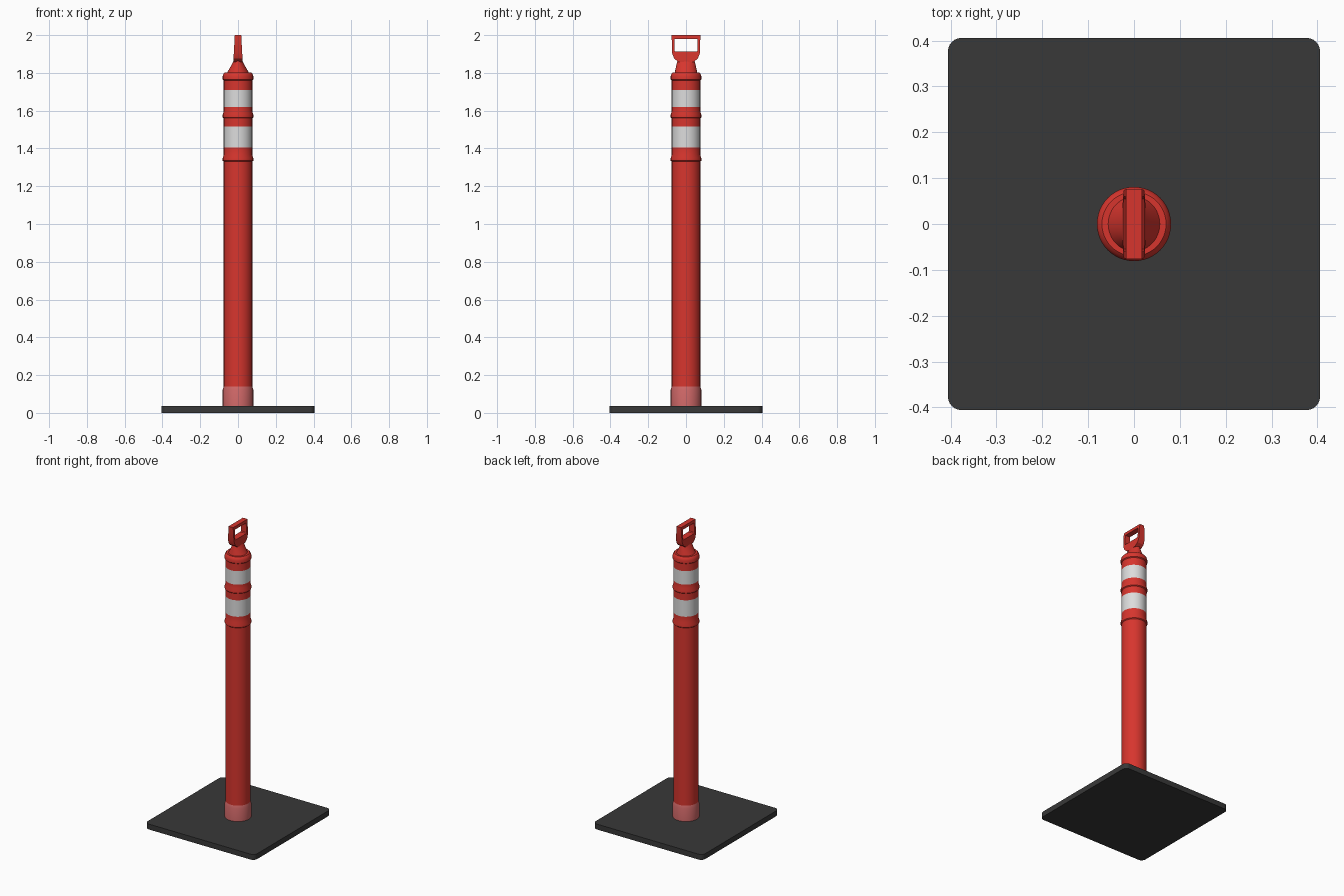
import bpy, bmesh
from math import sin, cos, pi, radians

cube = bpy.data.objects.get("Cube")
if cube:
    bpy.data.objects.remove(cube, do_unlink=True)


def material(name, color):
    m = bpy.data.materials.new(name)
    m.use_nodes = True
    m.diffuse_color = (*color, 1)
    m.node_tree.nodes["Principled BSDF"].inputs["Base Color"].default_value = (*color, 1)
    return m


RED = material("safety red", (0.68, 0.036, 0.027))
WHITE = material("reflective white", (0.72, 0.72, 0.72))
PINK = material("faded red", (0.64, 0.14, 0.14))
BLACK = material("rubber black", (0.04, 0.04, 0.04))


def finish(name, bm, mats, angle=35):
    bmesh.ops.recalc_face_normals(bm, faces=bm.faces)
    mesh = bpy.data.meshes.new(name)
    bm.to_mesh(mesh)
    bm.free()
    for m in mats:
        mesh.materials.append(m)
    mesh.shade_smooth()
    mesh.set_sharp_from_angle(angle=radians(angle))
    ob = bpy.data.objects.new(name, mesh)
    bpy.context.collection.objects.link(ob)
    return ob


def loft(name, rings, mats, rule=None, sides=48):
    """Capped stack of elliptical rings given as (x radius, y radius, z)."""
    bm = bmesh.new()
    loops = [[bm.verts.new((rx * cos(2 * pi * i / sides), ry * sin(2 * pi * i / sides), z))
              for i in range(sides)] for rx, ry, z in rings]
    for a, b in zip(loops, loops[1:]):
        for i in range(sides):
            j = (i + 1) % sides
            f = bm.faces.new((a[i], a[j], b[j], b[i]))
            if rule:
                f.material_index = rule(f.calc_center_median().z)
    bm.faces.new(loops[0][::-1])
    bm.faces.new(loops[-1])
    return finish(name, bm, mats)


def lathe(name, profile, mats, rule=None):
    return loft(name, [(r, r, z) for r, z in profile], mats, rule)


# Square rubber base with rounded corners
bm = bmesh.new()
bmesh.ops.create_cube(bm, size=1)
for v in bm.verts:
    v.co = (v.co.x * 0.812, v.co.y * 0.812, (v.co.z + 0.5) * 0.036)
upright = [e for e in bm.edges if abs(e.verts[0].co.z - e.verts[1].co.z) > 0.01]
bmesh.ops.bevel(bm, geom=upright, offset=0.03, segments=6, profile=0.5, affect='EDGES')
finish("base_plate", bm, [BLACK])

# Collar where the post meets the base
lathe("base_collar", [(0.081, 0.03), (0.081, 0.122), (0.076, 0.14)], [PINK])

# Post with raised ribs and two reflective bands
R = 0.0755
bands = [(1.405, 1.515), (1.62, 1.71)]
profile = [(R, 0.13)]
for rib, band in zip((1.335, 1.565), bands):
    profile += [(R, rib - 0.005), (0.081, rib), (0.081, rib + 0.014), (R, rib + 0.032)]
    profile += [(R, z) for z in band]
profile += [(R, 1.76), (0.081, 1.765), (0.081, 1.782), (0.077, 1.796), (0.07, 1.803), (0.058, 1.803)]
lathe("post", profile, [RED, WHITE],
      lambda z: int(any(lo < z < hi for lo, hi in bands)))

# Neck narrowing from a round shoulder to the flat handle
loft("neck", [(0.058, 0.06, 1.8), (0.04, 0.053, 1.832), (0.026, 0.047, 1.858), (0.022, 0.044, 1.866)], [RED])

# Loop handle: paired outer and inner outlines, tapering in thickness upwards
outer = [(0, 1.855), (0.04, 1.858), (0.062, 1.875), (0.074, 1.905), (0.076, 2.0), (0, 2.0)]
inner = [(0, 1.912), (0.03, 1.912), (0.055, 1.912), (0.06, 1.917), (0.06, 1.98), (0, 1.98)]


def full(half):
    return half + [(-y, z) for y, z in half[-2:0:-1]]


bm = bmesh.new()


def ring(outline, side):
    return [bm.verts.new((side * (0.025 - (z - 1.855) * 0.055), y, z)) for y, z in full(outline)]


loops = [ring(outer, -1), ring(outer, 1), ring(inner, 1), ring(inner, -1)]
n = len(loops[0])
for k in range(4):
    a, b = loops[k], loops[(k + 1) % 4]
    for i in range(n):
        j = (i + 1) % n
        bm.faces.new((a[i], a[j], b[j], b[i]))
finish("handle", bm, [RED], 30)
